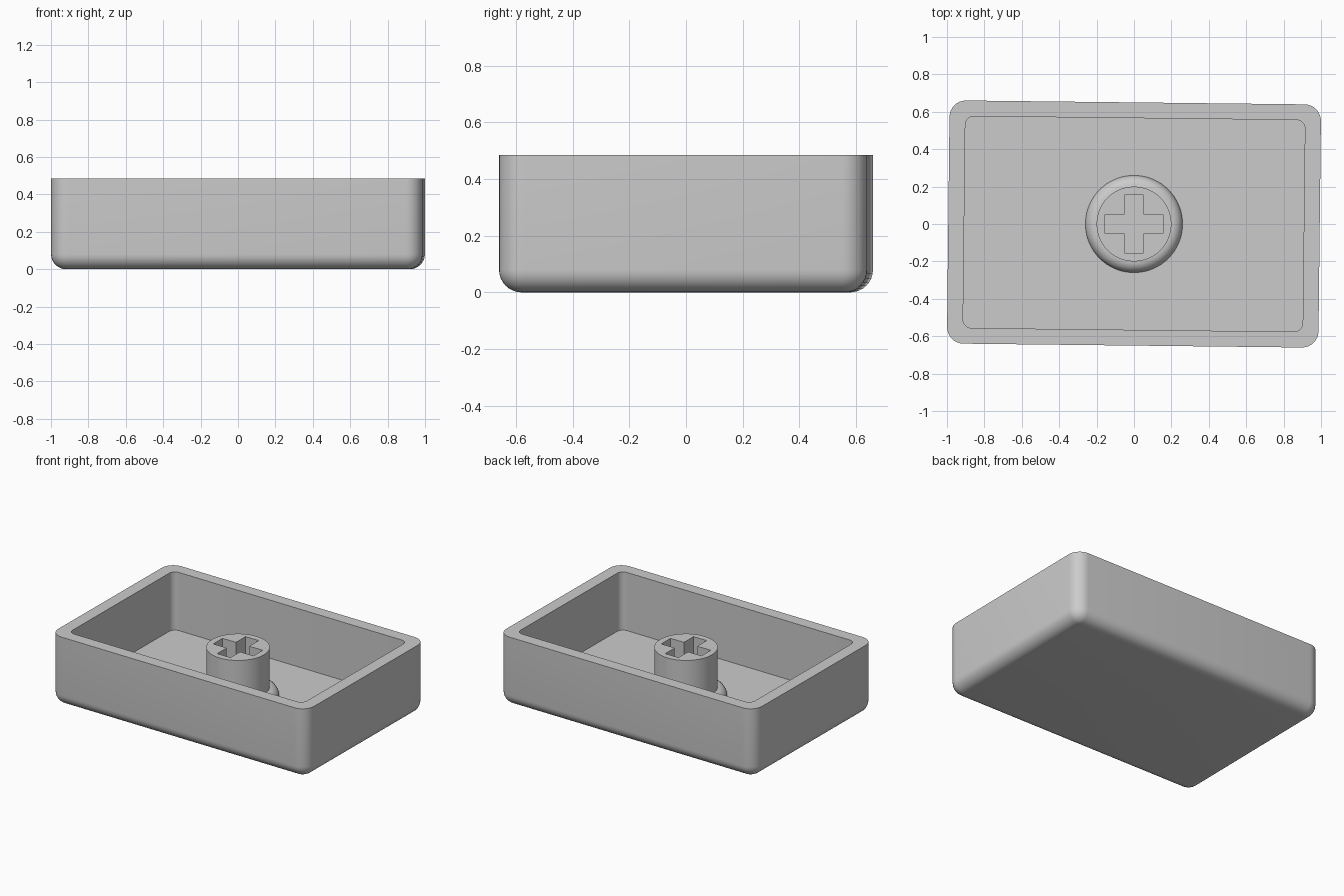
import bpy, bmesh, math

if "Cube" in bpy.data.objects:
    bpy.data.objects.remove(bpy.data.objects["Cube"])

RIM, FLOOR, STEM_TOP = 0.485, 0.08, 0.415
YAW = math.radians(-0.65)      # the tray sits slightly turned around its stem

grey = bpy.data.materials.new("plain grey")
grey.diffuse_color = (0.6, 0.6, 0.6, 1)
grey.use_nodes = True
grey.node_tree.nodes["Principled BSDF"].inputs["Base Color"].default_value = grey.diffuse_color


def rounded_rect(hx, hy, r, z, steps=8):
    """Loop of points around a rounded rectangle."""
    pts = []
    for q, (sx, sy) in enumerate([(1, 1), (-1, 1), (-1, -1), (1, -1)]):
        for i in range(steps + 1):
            a = math.pi / 2 * (q + i / steps)
            pts.append((sx * (hx - r) + r * math.cos(a),
                        sy * (hy - r) + r * math.sin(a), z))
    return pts


def circle(r, z, n=64):
    return [(r * math.cos(2 * math.pi * i / n), r * math.sin(2 * math.pi * i / n), z)
            for i in range(n)]


def skin(name, loops):
    """Join stacked loops with quads and cap both ends."""
    bm = bmesh.new()
    rings = [[bm.verts.new(p) for p in loop] for loop in loops]
    for a, b in zip(rings, rings[1:]):
        for i in range(len(a)):
            j = (i + 1) % len(a)
            bm.faces.new((a[i], a[j], b[j], b[i]))
    bm.faces.new(rings[0][::-1])
    bm.faces.new(rings[-1])
    bmesh.ops.recalc_face_normals(bm, faces=bm.faces)
    mesh = bpy.data.meshes.new(name)
    bm.to_mesh(mesh)
    bm.free()
    mesh.materials.append(grey)
    obj = bpy.data.objects.new(name, mesh)
    bpy.context.collection.objects.link(obj)
    return obj


def activate(obj):
    bpy.ops.object.select_all(action='DESELECT')
    obj.select_set(True)
    bpy.context.view_layer.objects.active = obj


# tray: rounded underside, outer wall, flat rim, inner wall, floor
HX, HY, CORNER, FILLET = 0.993, 0.65, 0.088, 0.08
loops = []
for i in range(9):
    a = math.pi / 2 * i / 8
    d = FILLET * (1 - math.sin(a))
    loops.append(rounded_rect(HX - d, HY - d, CORNER - d, FILLET * (1 - math.cos(a))))
loops.append(rounded_rect(HX, HY, CORNER, RIM))
loops.append(rounded_rect(0.908, 0.566, 0.045, RIM))
loops.append(rounded_rect(0.908, 0.566, 0.045, FLOOR))
tray = skin("tray", loops)
tray.rotation_euler.z = YAW

# stem: round post with a quarter-round collar at its foot
R, COLLAR = 0.2, 0.06
loops = [circle(R + COLLAR, FLOOR - 0.02)]
for i in range(9):
    a = math.pi / 2 * i / 8
    loops.append(circle(R + COLLAR * math.cos(a), FLOOR + COLLAR * math.sin(a)))
loops.append(circle(R, STEM_TOP))
stem = skin("stem", loops)

# cross-shaped socket cut into the stem
L, W = 0.155, 0.051
outline = [(L, -W), (L, W), (W, W), (W, L), (-W, L), (-W, W),
           (-L, W), (-L, -W), (-W, -W), (-W, -L), (W, -L), (W, -W)]
cutter = skin("socket_cutter", [[(x, y, z) for x, y in outline]
                                for z in (FLOOR + 0.005, STEM_TOP + 0.1)])
cutter.hide_render = True
cut = stem.modifiers.new("socket", 'BOOLEAN')
cut.operation, cut.solver, cut.object = 'DIFFERENCE', 'EXACT', cutter
activate(stem)
bpy.ops.object.modifier_apply(modifier=cut.name)
bpy.data.objects.remove(cutter)

for part in (tray, stem):
    activate(part)
    bpy.ops.object.shade_smooth_by_angle(angle=math.radians(30))
